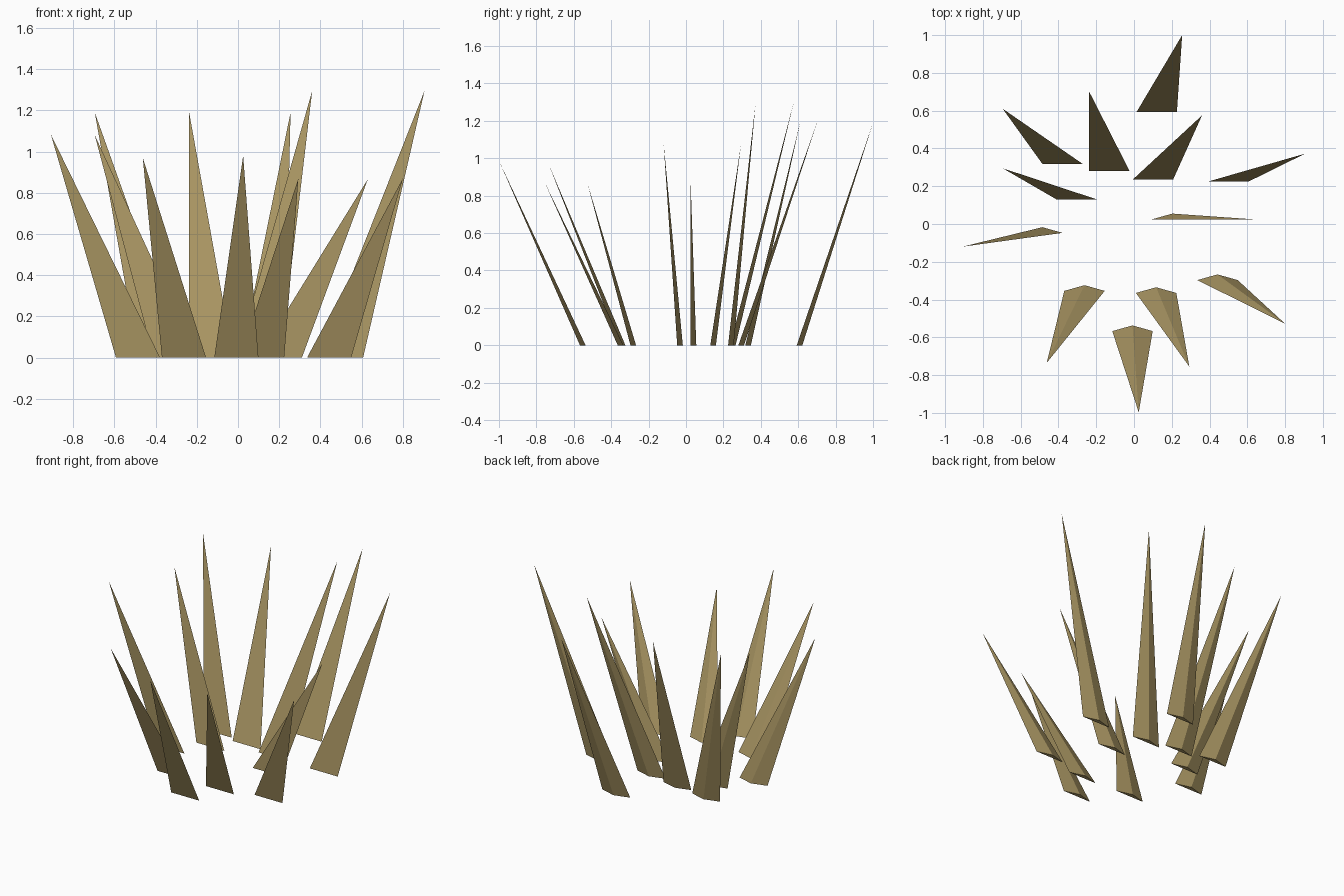
import bpy
import bmesh

cube = bpy.data.objects.get("Cube")
if cube:
    bpy.data.objects.remove(cube, do_unlink=True)

# Dry straw colour shared by every blade
straw = bpy.data.materials.new("dry_straw")
straw.use_nodes = True
colour = (0.40, 0.305, 0.125, 1)
straw.diffuse_color = colour
straw.node_tree.nodes["Principled BSDF"].inputs["Base Color"].default_value = colour

HALF_WIDTH = 0.107
RIDGE_DEPTH = 0.03


def grass_blade(name, base, tip):
    """Flat-fronted blade with a low ridge behind, tapering to a point."""
    x, y = base
    bm = bmesh.new()
    left = bm.verts.new((x + HALF_WIDTH, y, 0))
    right = bm.verts.new((x - HALF_WIDTH, y, 0))
    ridge = bm.verts.new((x, y + RIDGE_DEPTH, 0))
    point = bm.verts.new(tip)
    for face in ((right, left, point), (left, ridge, point),
                 (ridge, right, point), (left, right, ridge)):
        bm.faces.new(face)
    bmesh.ops.recalc_face_normals(bm, faces=bm.faces[:])
    mesh = bpy.data.meshes.new(name)
    bm.to_mesh(mesh)
    bm.free()
    mesh.materials.append(straw)
    bpy.context.collection.objects.link(bpy.data.objects.new(name, mesh))


# Base centre on the ground, then the tip, from back to front
blades = [
    ((0.12, 0.592), (0.255, 1.0, 1.19)),
    ((-0.13, 0.28), (-0.237, 0.70, 1.19)),
    ((-0.377, 0.317), (-0.695, 0.61, 1.19)),
    ((0.10, 0.235), (0.36, 0.575, 1.295)),
    ((-0.303, 0.13), (-0.695, 0.295, 1.08)),
    ((0.50, 0.225), (0.905, 0.372, 1.295)),
    ((0.203, 0.025), (0.63, 0.025, 0.866)),
    ((-0.485, -0.047), (-0.908, -0.12, 1.083)),
    ((-0.262, -0.354), (-0.462, -0.735, 0.97)),
    ((0.117, -0.365), (0.293, -0.755, 0.87)),
    ((-0.008, -0.567), (0.025, -0.997, 0.98)),
    ((0.442, -0.297), (0.80, -0.528, 0.87)),
]
for number, (base, tip) in enumerate(blades, 1):
    grass_blade(f"grass_blade_{number}", base, tip)
